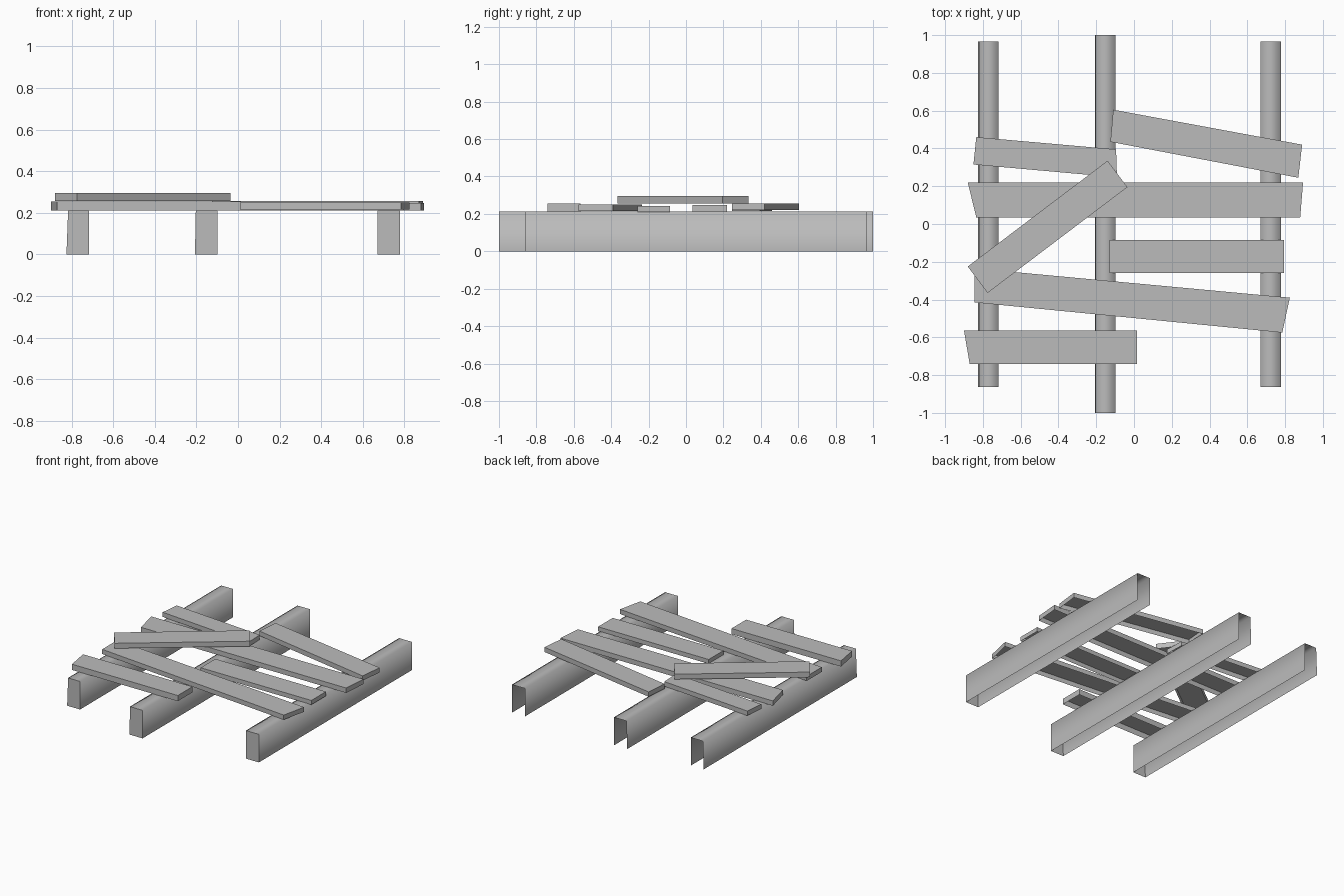
import bpy
import bmesh

default_cube = bpy.data.objects.get("Cube")
if default_cube:
    bpy.data.objects.remove(default_cube, do_unlink=True)

# One plain grey for everything
grey = bpy.data.materials.new("weathered grey")
grey.use_nodes = True
colour = (0.5, 0.5, 0.5, 1)
grey.diffuse_color = colour
grey.node_tree.nodes["Principled BSDF"].inputs["Base Color"].default_value = colour


def finish(bm, name):
    bmesh.ops.recalc_face_normals(bm, faces=bm.faces)
    mesh = bpy.data.meshes.new(name)
    bm.to_mesh(mesh)
    bm.free()
    mesh.materials.append(grey)
    obj = bpy.data.objects.new(name, mesh)
    bpy.context.collection.objects.link(obj)
    return obj


def plank(name, corners, bottom, top):
    """Thin board from a top outline, hollow and open underneath."""
    bm = bmesh.new()
    upper = [bm.verts.new((x, y, top)) for x, y in corners]
    lower = [bm.verts.new((x, y, bottom)) for x, y in corners]
    bm.faces.new(upper[::-1])
    for i in range(len(corners)):
        j = (i + 1) % len(corners)
        bm.faces.new((upper[i], upper[j], lower[j], lower[i]))
    bm.normal_update()
    obj = finish(bm, name)
    # An open shell: make sure the top looks upward
    if obj.data.polygons[0].normal.z < 0:
        obj.data.flip_normals()
    return obj


def beam(name, left, right, front, back, lean=0.0, height=0.212):
    """Channel beam: sides, top and front cap, open below and behind."""
    profile = [(left, 0), (left + lean, height), (right, height), (right, 0)]
    bm = bmesh.new()
    near = [bm.verts.new((x, front, z)) for x, z in profile]
    far = [bm.verts.new((x, back, z)) for x, z in profile]
    cap = bm.faces.new(near[::-1])
    for i in range(len(profile) - 1):
        bm.faces.new((near[i], near[i + 1], far[i + 1], far[i]))
    # Soft shading rolls over the top, the front cap stays crisp
    for face in bm.faces:
        face.smooth = True
    for edge in cap.edges:
        edge.smooth = False
    obj = finish(bm, name)
    if obj.data.polygons[0].normal.y > 0:
        obj.data.flip_normals()
    return obj


# Supporting beams
beam("right_beam", -0.825, -0.717, -0.862, 0.967, lean=0.008)
beam("middle_beam", -0.207, -0.098, -1, 1, lean=0.004)
beam("left_beam", 0.67, 0.778, -0.862, 0.967)

# Deck planks laid across the beams
plank("front_short_plank",
      [(-0.9, -0.565), (0.015, -0.565), (0.015, -0.74), (-0.87, -0.74)], 0.212, 0.255)
plank("front_long_plank",
      [(-0.845, -0.235), (0.825, -0.39), (0.785, -0.575), (-0.845, -0.415)], 0.215, 0.25)
plank("middle_short_plank",
      [(-0.13, -0.085), (0.795, -0.085), (0.795, -0.26), (-0.13, -0.26)], 0.21, 0.243)
plank("middle_long_plank",
      [(-0.88, 0.22), (0.895, 0.22), (0.88, 0.035), (-0.835, 0.035)], 0.21, 0.247)
plank("back_left_plank",
      [(-0.11, 0.605), (0.89, 0.42), (0.87, 0.245), (-0.125, 0.435)], 0.22, 0.256)
plank("back_right_plank",
      [(-0.835, 0.46), (-0.095, 0.395), (-0.09, 0.247), (-0.85, 0.315)], 0.215, 0.25)

# Loose plank lying diagonally on top
plank("loose_plank",
      [(-0.14, 0.335), (-0.035, 0.195), (-0.775, -0.365), (-0.88, -0.225)], 0.256, 0.295)
